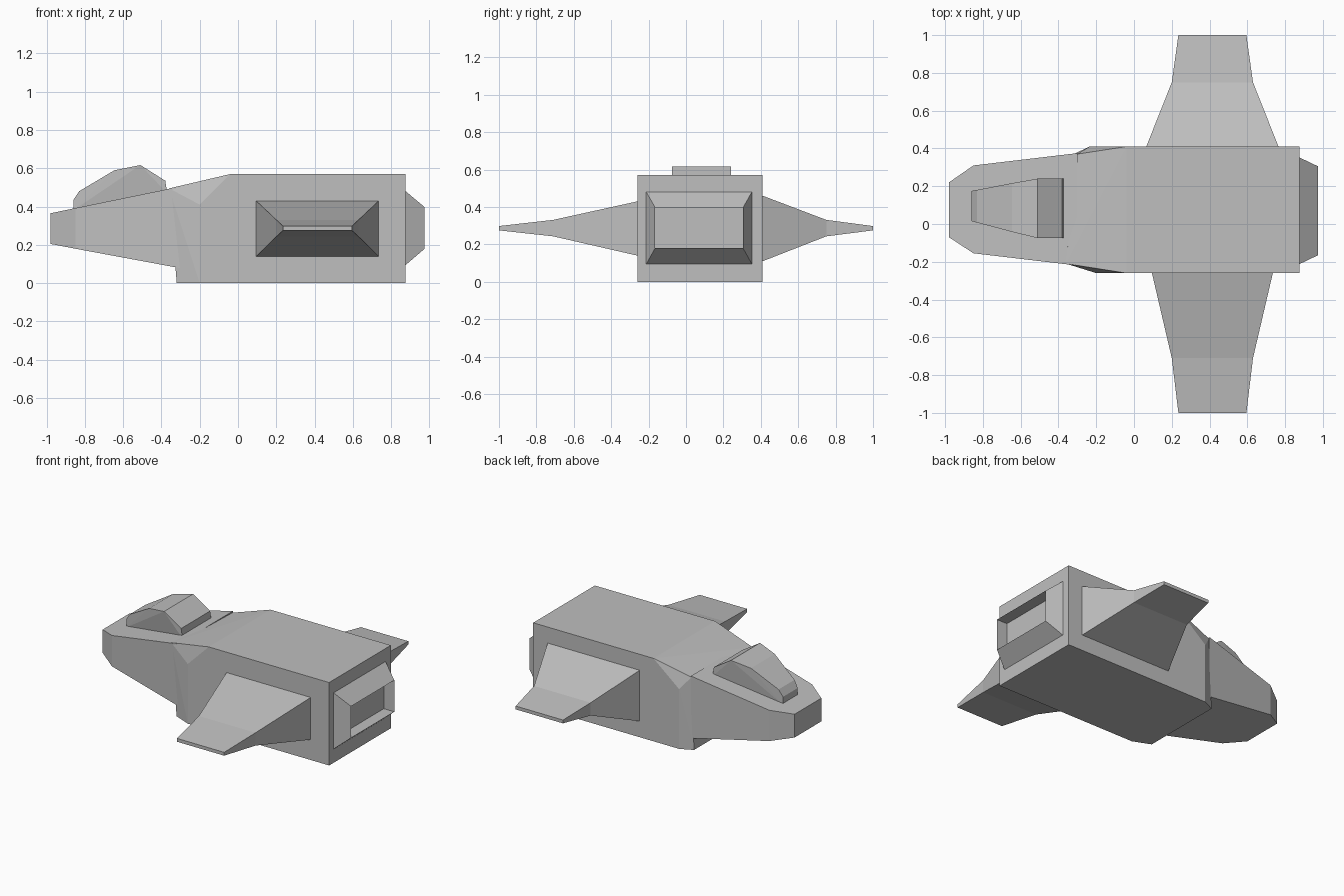
import bpy
import bmesh

cube = bpy.data.objects.get("Cube")
if cube:
    bpy.data.objects.remove(cube, do_unlink=True)

grey = bpy.data.materials.new("hull_grey")
grey.use_nodes = True
colour = (0.52, 0.52, 0.52, 1)
grey.diffuse_color = colour
grey.node_tree.nodes["Principled BSDF"].inputs["Base Color"].default_value = colour


def finish(name, bm):
    bmesh.ops.recalc_face_normals(bm, faces=bm.faces)
    mesh = bpy.data.meshes.new(name)
    bm.to_mesh(mesh)
    bm.free()
    mesh.materials.append(grey)
    obj = bpy.data.objects.new(name, mesh)
    bpy.context.collection.objects.link(obj)
    return obj


def solid(name, points):
    """Convex faceted solid around the given corner points."""
    bm = bmesh.new()
    for p in points:
        bm.verts.new(p)
    bmesh.ops.convex_hull(bm, input=bm.verts)
    bmesh.ops.dissolve_limit(bm, angle_limit=0.01, verts=bm.verts, edges=bm.edges)
    return finish(name, bm)


def loft(name, rings):
    """Skin a row of four-cornered rings and cap both ends."""
    bm = bmesh.new()
    loops = [[bm.verts.new(p) for p in ring] for ring in rings]
    for a, b in zip(loops, loops[1:]):
        for i in range(4):
            j = (i + 1) % 4
            bm.faces.new((a[i], a[j], b[j], b[i]))
    bm.faces.new(loops[0])
    bm.faces.new(loops[-1])
    return finish(name, bm)


def ring_x(x, y0, y1, z0, z1):
    return [(x, y0, z0), (x, y1, z0), (x, y1, z1), (x, y0, z1)]


def ring_y(y, x0, x1, z0, z1):
    return [(x0, y, z0), (x1, y, z0), (x1, y, z1), (x0, y, z1)]


# Main body: box with chamfered front corners
right, left, roof = -0.26, 0.41, 0.57
body = ring_x(0.875, right, left, 0, roof)
body += [(-0.04, right, roof), (-0.04, left, roof)]
for y, x, y_front, x_top in ((right, -0.2, -0.21, -0.36), (left, -0.235, 0.37, -0.3)):
    body += [(x, y, 0), (x, y, 0.41), (-0.32, y_front, 0), (x_top, y_front, 0.495)]
solid("main_body", body)

# Tapered nose running back into the body
loft("nose", [
    ring_x(-0.98, -0.07, 0.22, 0.205, 0.365),
    ring_x(-0.85, -0.155, 0.31, 0.18, 0.392),
    ring_x(-0.3, -0.22, 0.375, 0.078, 0.505),
])

# Cockpit canopy: side profile with a narrowing front
canopy = []
profile = [(-0.86, 0.38), (-0.86, 0.435), (-0.83, 0.48), (-0.645, 0.59),
           (-0.51, 0.617), (-0.38, 0.535), (-0.37, 0.47)]
for x, z in profile:
    t = min(1, (x + 0.86) / 0.34)
    canopy += [(x, 0.015 - 0.09 * t, z), (x, 0.175 + 0.065 * t, z)]
solid("cockpit_canopy", canopy)

# Wings: thick root, kinked outer panel
for name, side, root, kink in (
    ("right_wing", -1, ring_y(right, 0.095, 0.735, 0.14, 0.43), 0.71),
    ("left_wing", 1, ring_y(left, 0.065, 0.765, 0.11, 0.46), 0.75),
):
    loft(name, [
        root,
        ring_y(side * kink, 0.2, 0.63, 0.243, 0.331),
        ring_y(side, 0.235, 0.595, 0.275, 0.298),
    ])

# Rear exhaust: tapered housing with a recessed opening
loft("exhaust_nozzle", [
    ring_x(0.87, -0.215, 0.355, 0.09, 0.485),
    ring_x(0.975, -0.165, 0.305, 0.18, 0.397),
    ring_x(0.895, -0.165, 0.305, 0.18, 0.397),
])
